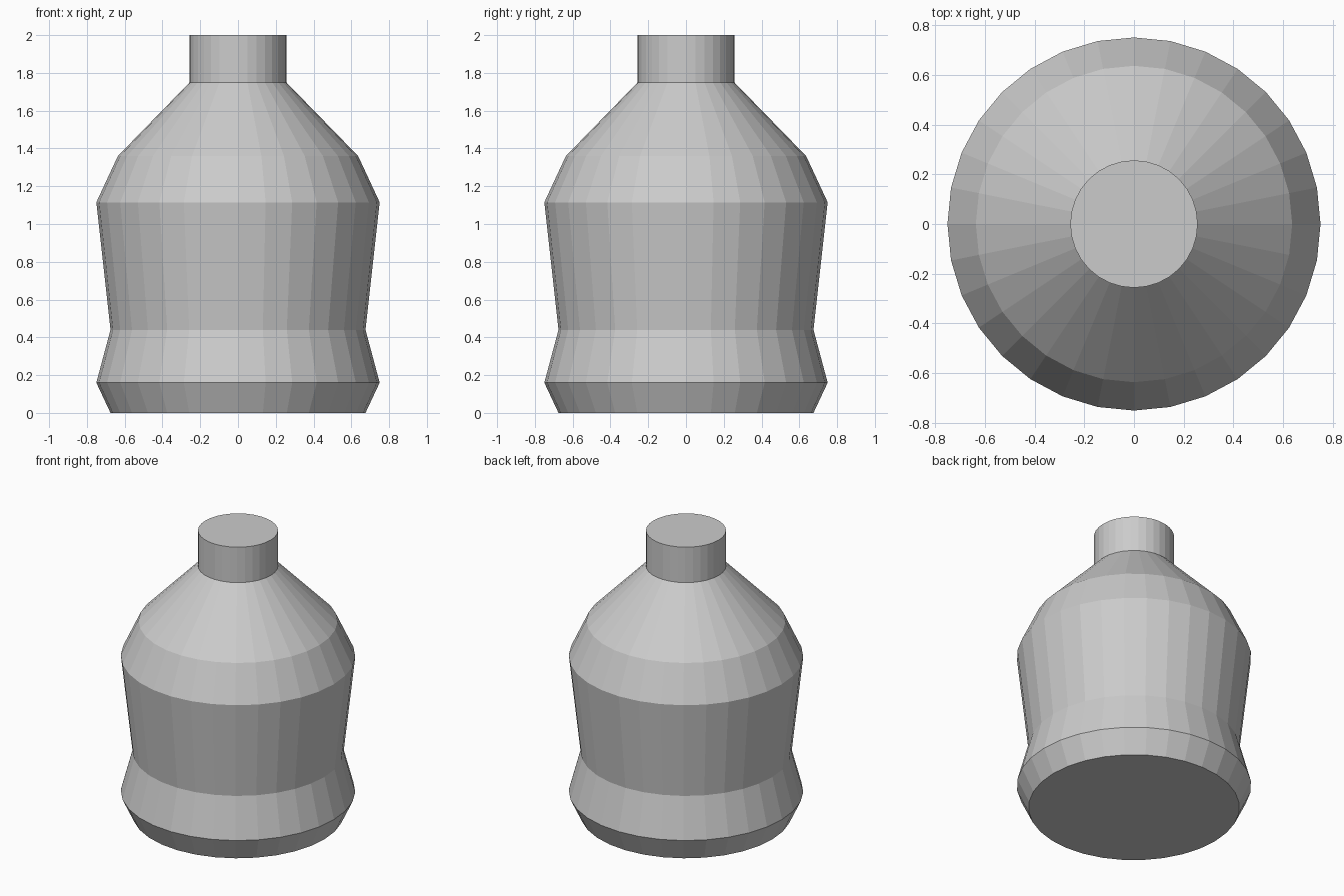
import bpy, bmesh
from math import cos, sin, tau

if "Cube" in bpy.data.objects:
    bpy.data.objects.remove(bpy.data.objects["Cube"])

SIDES = 32


def lathe(name, profile):
    """Closed flat-shaded solid from (radius, height) rings, bottom to top."""
    bm = bmesh.new()
    rings = [[bm.verts.new((r * cos(tau * i / SIDES), r * sin(tau * i / SIDES), z))
              for i in range(SIDES)] for r, z in profile]
    for low, high in zip(rings, rings[1:]):
        for i in range(SIDES):
            j = (i + 1) % SIDES
            bm.faces.new((low[i], low[j], high[j], high[i]))
    bm.faces.new(rings[0][::-1])
    bm.faces.new(rings[-1])
    mesh = bpy.data.meshes.new(name)
    bm.to_mesh(mesh)
    bm.free()
    obj = bpy.data.objects.new(name, mesh)
    bpy.context.collection.objects.link(obj)
    return obj


# Bottle: chamfered foot, waisted body, sloped shoulder, capped straight neck
lathe("bottle", [(0.675, 0), (0.75, 0.16), (0.675, 0.44), (0.75, 1.115),
                 (0.636, 1.36), (0.256, 1.75), (0.256, 2.0)])
